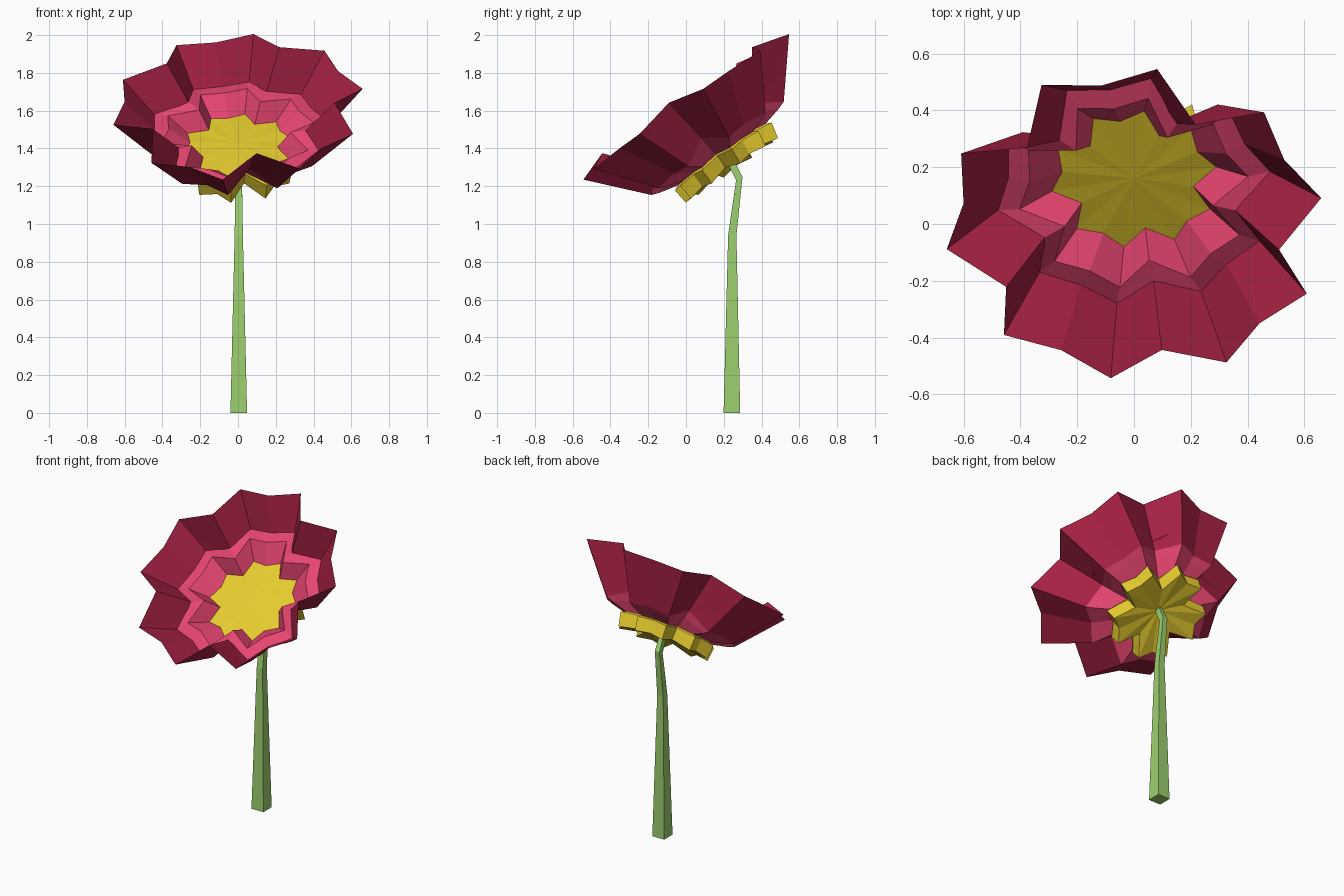
import bpy, bmesh, math
from mathutils import Vector

if "Cube" in bpy.data.objects:
    bpy.data.objects.remove(bpy.data.objects["Cube"])

def material(name, rgb):
    m = bpy.data.materials.new(name)
    m.diffuse_color = (*rgb, 1)
    m.use_nodes = True
    m.node_tree.nodes["Principled BSDF"].inputs["Base Color"].default_value = m.diffuse_color
    return m

CRIMSON = material("crimson", (0.38, 0.015, 0.056))
PINK = material("rose_pink", (0.80, 0.06, 0.165))
YELLOW = material("golden_yellow", (0.80, 0.61, 0.028))
GREEN = material("leaf_green", (0.33, 0.62, 0.155))

# Tilted frame of the flower head
TILT = math.radians(35)
BASE = Vector((0, 0.25, 1.3))
U = Vector((0, math.cos(TILT), math.sin(TILT)))
N = Vector((0, -math.sin(TILT), math.cos(TILT)))

def point(r, w, deg, shift=0.0, roll=0.0):
    a = math.radians(deg)
    x = r * math.cos(a)
    return BASE + Vector((x, 0, 0)) + U * (r * math.sin(a) + shift) + N * (w + roll * x)

def ring(gap, tip, mid, shift=0.0, roll=0.0):
    """20 points: five lobes, each with gap, tip, mid fold, tip; entries are (radius, height)."""
    return [point(*(gap, tip, mid, tip)[i % 4], -7 + 18 * i, shift, roll) for i in range(20)]

def build(name, strips, mat):
    """Skin lists of rings; a one-point ring closes as a fan."""
    bm = bmesh.new()
    for rings in strips:
        vs = [[bm.verts.new(p) for p in r] for r in rings]
        for a, b in zip(vs, vs[1:]):
            n = max(len(a), len(b))
            for i in range(n):
                j = (i + 1) % n
                quad = [a[i % len(a)], a[j % len(a)], b[j % len(b)], b[i % len(b)]]
                bm.faces.new(list(dict.fromkeys(quad)))
    me = bpy.data.meshes.new(name)
    bm.to_mesh(me)
    bm.free()
    me.materials.append(mat)
    ob = bpy.data.objects.new(name, me)
    bpy.context.collection.objects.link(ob)
    return ob

# Cross-section rings, from the underside out to the rim and back inside
cup_low = ring((0.165, 0.02), (0.30, -0.01), (0.26, 0.005), -0.015, 0.02)
cup_high = ring((0.19, 0.095), (0.315, 0.077), (0.27, 0.085), -0.01, 0.02)
cup_lip = ring((0.19, 0.105), (0.285, 0.09), (0.25, 0.095), -0.01, 0.02)
collar_out = ring((0.27, 0.17), (0.39, 0.115), (0.35, 0.13), -0.01, 0.03)
base_out = ring((0.32, 0.215), (0.432, 0.13), (0.39, 0.145), -0.01, 0.03)
rim = ring((0.515, 0.455), (0.672, 0.405), (0.605, 0.41), -0.02, 0.04)
base_in = ring((0.36, 0.265), (0.488, 0.218), (0.445, 0.225), -0.01, 0.03)
collar_in = ring((0.28, 0.25), (0.41, 0.23), (0.37, 0.235), -0.01, 0.03)
disc_edge = ring((0.21, 0.15), (0.295, 0.145), (0.255, 0.15), -0.01, 0.02)

# Yellow cup underneath and yellow heart inside
build("flower_cup", [[[point(0, 0.035, 0)], cup_low, cup_high, cup_lip]], YELLOW)
build("flower_heart", [[disc_edge, [point(0, 0.155, 0)]]], YELLOW)
# Pink collar, outside and inside
build("petal_collar", [[cup_lip, collar_out, base_out],
                       [base_in, collar_in, disc_edge]], PINK)
# Crimson petals, wedge-shaped up to a sharp rim
build("petals", [[base_out, rim, base_in]], CRIMSON)

# Square tapering stem with a hooked neck
def square(y, z, h, slope=0.0):
    return [Vector((0.004 + sx * h, y + sy * h, z + sy * h * slope))
            for sx, sy in ((-1, -1), (1, -1), (1, 1), (-1, 1))]

build("stem", [[[Vector((0.004, 0.243, 0))], square(0.243, 0, 0.044),
                square(0.245, 0.94, 0.022), square(0.282, 1.24, 0.017, 0.5),
                square(0.24, 1.325, 0.015, 0.7), [Vector((0.004, 0.24, 1.33))]]], GREEN)
